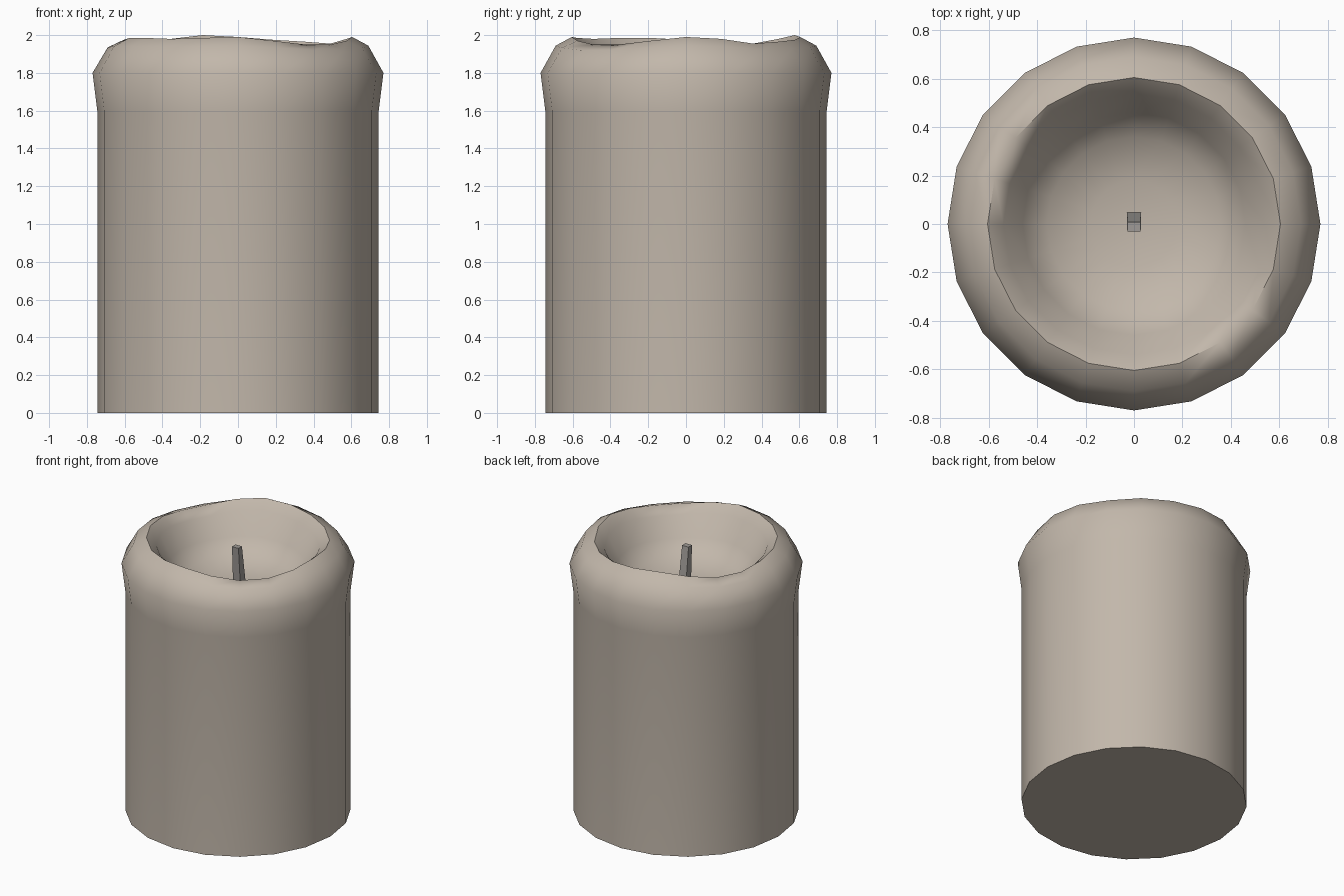
import bpy, bmesh, math
from mathutils import Vector

cube = bpy.data.objects.get("Cube")
if cube:
    bpy.data.objects.remove(cube, do_unlink=True)


def material(name, color):
    mat = bpy.data.materials.new(name)
    mat.use_nodes = True
    mat.diffuse_color = color
    mat.node_tree.nodes["Principled BSDF"].inputs["Base Color"].default_value = color
    return mat


def loft(name, rings, mat, tip=None):
    """Skin a stack of closed rings; cap the start, and end in a tip or flat cap."""
    bm = bmesh.new()
    loops = [[bm.verts.new(p) for p in ring] for ring in rings]
    n = len(loops[0])
    for low, high in zip(loops, loops[1:]):
        for i in range(n):
            j = (i + 1) % n
            bm.faces.new((low[i], low[j], high[j], high[i]))
    bm.faces.new(loops[0][::-1])
    if tip:
        point = bm.verts.new(tip)
        for i in range(n):
            bm.faces.new((loops[-1][i], loops[-1][(i + 1) % n], point))
    else:
        bm.faces.new(loops[-1])
    bmesh.ops.recalc_face_normals(bm, faces=bm.faces)
    mesh = bpy.data.meshes.new(name)
    bm.to_mesh(mesh)
    bm.free()
    mesh.materials.append(mat)
    obj = bpy.data.objects.new(name, mesh)
    bpy.context.collection.objects.link(obj)
    return obj


wax = material("warm beige wax", (0.54, 0.475, 0.405, 1))
cord = material("grey wick", (0.35, 0.33, 0.31, 1))

# Melted rim: height dip in hundredths at each side, counter-clockwise from +x
SIDES = 20
dips = [1, 2, 4.5, 3.5, 2.5, 1, 0, 2, 4.5, 4.5,
        2.5, 1.5, 1.5, 2, 1.5, 1, 3, 5, 5, 3]

# Candle profile: radius, height, share of the rim dip
profile = [(0.745, 0, 0), (0.745, 1.6, 0), (0.77, 1.8, 0), (0.69, 1.95, 0.6),
           (0.605, 2.0, 1), (0.54, 1.94, 0.8), (0.46, 1.78, 0.3),
           (0.36, 1.68, 0), (0.18, 1.635, 0)]
rings = []
for radius, height, share in profile:
    ring = []
    for i, dip in enumerate(dips):
        a = math.tau * i / SIDES
        ring.append(Vector((radius * math.cos(a), radius * math.sin(a),
                            height - share * dip / 100)))
    rings.append(ring)
candle = loft("candle_body", rings, wax, tip=(0, 0, 1.625))

bpy.ops.object.select_all(action="DESELECT")
candle.select_set(True)
bpy.context.view_layer.objects.active = candle
bpy.ops.object.shade_smooth_by_angle(angle=math.radians(60))


# Wick: slightly tapered square cord leaning to the front
def square(half_x, half_y, y, z):
    return [Vector((sx * half_x, y + sy * half_y, z))
            for sx, sy in ((-1, -1), (1, -1), (1, 1), (-1, 1))]


loft("wick", [square(0.03, 0.032, 0.02, 1.6), square(0.026, 0.02, -0.012, 1.92)], cord)
